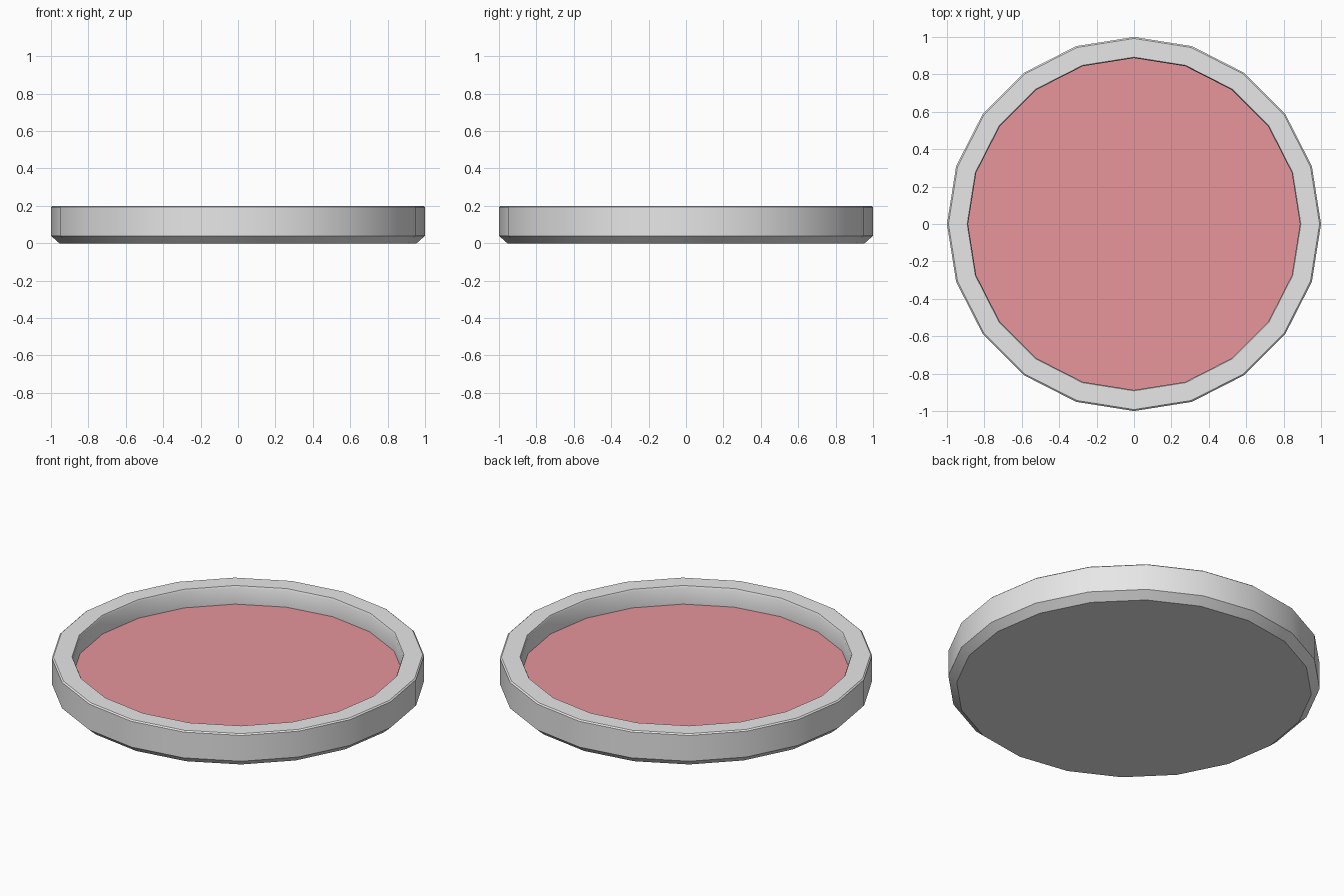
import bpy, bmesh, math

if "Cube" in bpy.data.objects:
    bpy.data.objects.remove(bpy.data.objects["Cube"])

SIDES = 20
FLOOR_Z = 0.092


def material(name, rgb):
    m = bpy.data.materials.new(name)
    m.diffuse_color = (*rgb, 1)
    m.use_nodes = True
    m.node_tree.nodes["Principled BSDF"].inputs["Base Color"].default_value = m.diffuse_color
    return m


def lathe(name, profile, mat, cap_first=False, cap_last=False):
    """Revolve (radius, z) points, listed from the bottom outside to the inside."""
    bm = bmesh.new()
    rings = [[bm.verts.new((r * math.cos(math.tau * i / SIDES),
                            r * math.sin(math.tau * i / SIDES), z))
              for i in range(SIDES)] for r, z in profile]
    for a, b in zip(rings, rings[1:]):
        for i in range(SIDES):
            j = (i + 1) % SIDES
            bm.faces.new((a[i], a[j], b[j], b[i]))
    if cap_first:
        bm.faces.new(rings[0][::-1])
    if cap_last:
        bm.faces.new(rings[-1])
    mesh = bpy.data.meshes.new(name)
    bm.to_mesh(mesh)
    bm.free()
    mesh.materials.append(mat)
    obj = bpy.data.objects.new(name, mesh)
    bpy.context.collection.objects.link(obj)
    bpy.ops.object.select_all(action='DESELECT')
    obj.select_set(True)
    bpy.context.view_layer.objects.active = obj
    bpy.ops.object.shade_smooth_by_angle(angle=math.radians(30))
    return obj


grey = material("light grey", (0.8, 0.8, 0.8))
pink = material("dusty pink", (0.8, 0.3, 0.33))

# Shallow dish: chamfered base, upright wall, softened rim, inner wall
lathe("dish", [(0.955, 0), (1, 0.04), (1, 0.193), (0.992, 0.2),
               (0.892, 0.2), (0.887, 0.19), (0.887, FLOOR_Z)],
      grey, cap_first=True)

# Coloured floor inside the dish
lathe("dish_floor", [(0.887, FLOOR_Z)], pink, cap_last=True)
